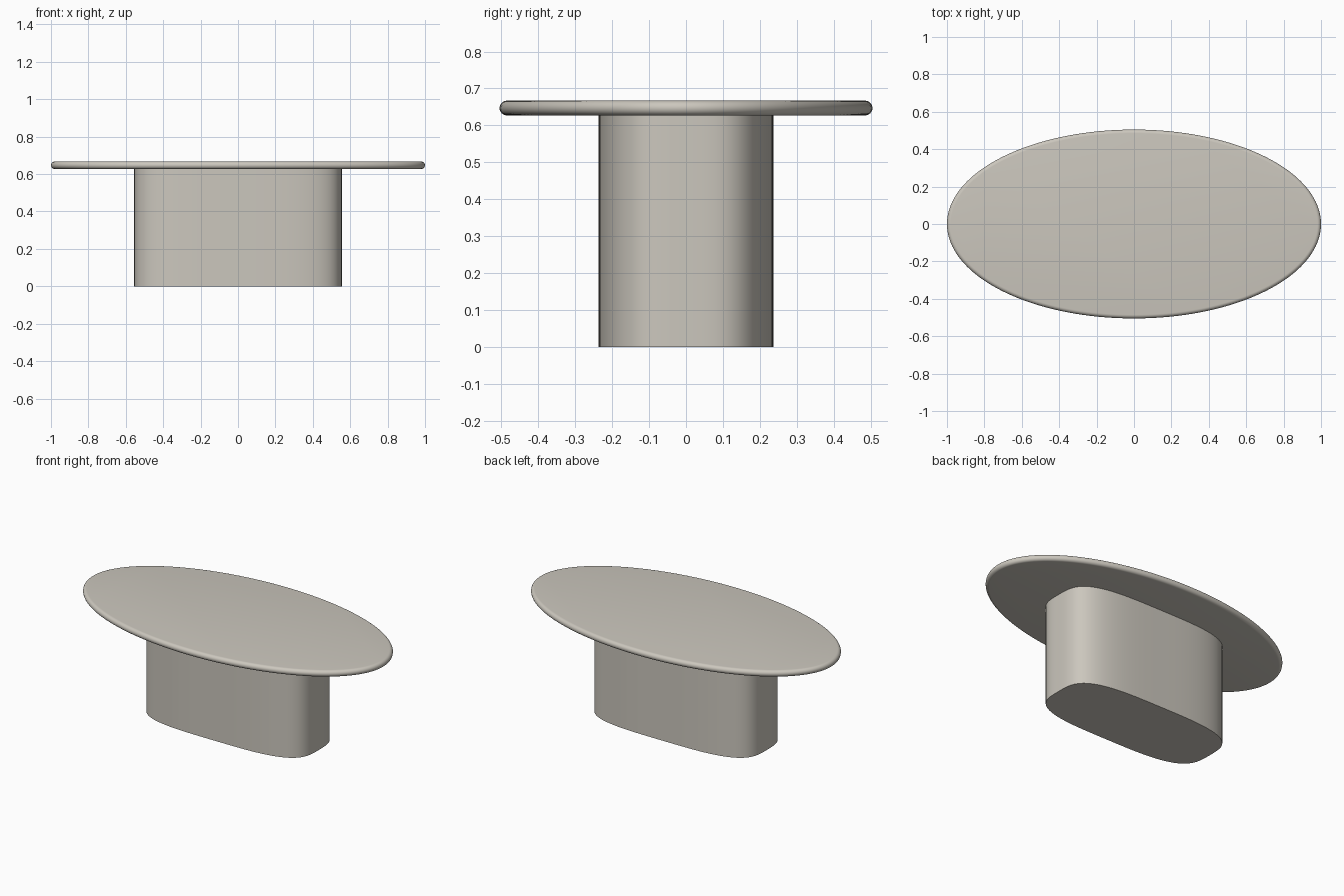
import bpy, bmesh, math

if "Cube" in bpy.data.objects:
    bpy.data.objects.remove(bpy.data.objects["Cube"])

mat = bpy.data.materials.new("warm light stone")
mat.diffuse_color = (0.60, 0.57, 0.51, 1)
mat.use_nodes = True
mat.node_tree.nodes["Principled BSDF"].inputs["Base Color"].default_value = mat.diffuse_color


def lofted(name, rings):
    """Closed solid from a stack of rings, capped at both ends."""
    bm = bmesh.new()
    loops = [[bm.verts.new(p) for p in ring] for ring in rings]
    n = len(loops[0])
    for lo, hi in zip(loops, loops[1:]):
        for i in range(n):
            j = (i + 1) % n
            bm.faces.new((lo[i], lo[j], hi[j], hi[i])).smooth = True
    bm.faces.new(loops[0][::-1])
    bm.faces.new(loops[-1])
    me = bpy.data.meshes.new(name)
    bm.to_mesh(me)
    bm.free()
    me.materials.append(mat)
    ob = bpy.data.objects.new(name, me)
    bpy.context.collection.objects.link(ob)
    bpy.ops.object.select_all(action='DESELECT')
    ob.select_set(True)
    bpy.context.view_layer.objects.active = ob
    bpy.ops.object.shade_smooth_by_angle(angle=math.radians(40))
    return ob


def ellipse(a, b, inset, z, n=160):
    """Ellipse moved inwards along its normals by a fixed distance."""
    pts = []
    for i in range(n):
        t = 2 * math.pi * i / n
        c, s = math.cos(t), math.sin(t)
        k = inset / math.hypot(b * c, a * s)
        pts.append((a * c - k * b * c, b * s - k * a * s, z))
    return pts


def superellipse(a, b, power, z, n=128):
    pts = []
    for i in range(n):
        t = 2 * math.pi * i / n
        c, s = math.cos(t), math.sin(t)
        # radial form keeps points well spread around the outline
        r = (abs(c) ** power + abs(s) ** power) ** (-1 / power)
        pts.append((a * r * c, b * r * s, z))
    return pts


# Pedestal: soft-cornered column
lofted("pedestal", [superellipse(0.555, 0.237, 3.5, z) for z in (0, 0.63)])

# Table top: oval slab with a fully rounded rim
R, ZC, STEPS = 0.02, 0.647, 12
rim = []
for k in range(STEPS + 1):
    ang = -math.pi / 2 + math.pi * k / STEPS
    rim.append(ellipse(1.0, 0.505, R * (1 - math.cos(ang)), ZC + R * math.sin(ang)))
lofted("table_top", rim)
